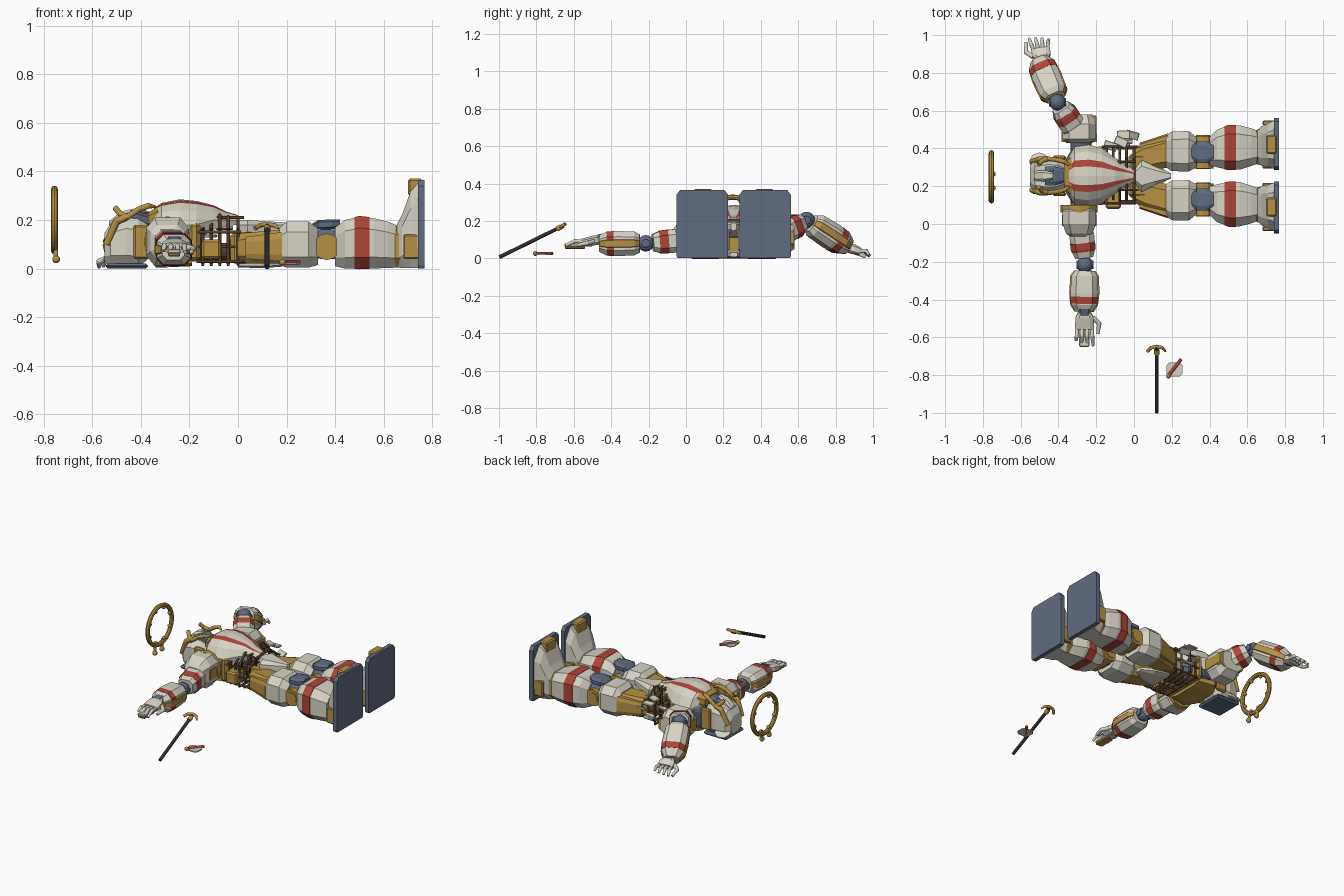
import bpy, bmesh, math, random
from mathutils import Vector as V, Matrix

if "Cube" in bpy.data.objects:
    bpy.data.objects.remove(bpy.data.objects["Cube"])

random.seed(4)
COL = {"cream": (.68, .65, .56), "gold": (.47, .28, .06), "red": (.42, .06, .04), "blue": (.12, .15, .22),
       "brown": (.09, .05, .022), "black": (.03, .027, .03), "teal": (.05, .4, .35)}
MAT = {}
for k, c in COL.items():
    MAT[k] = bpy.data.materials.new(k)
    MAT[k].diffuse_color = (*c, 1)

OCT = [(1, -.55), (1, .55), (.6, 1), (-.6, 1), (-1, .55), (-1, -.55), (-.6, -1), (.6, -1)]
CIRC = [(math.cos(i * math.pi / 6), math.sin(i * math.pi / 6)) for i in range(12)]
CY = .255  # body centre line


def frame(a, b, up=(0, 0, 1)):
    """Frame at a: local z runs to b, local y is up"""
    z = (V(b) - V(a)).normalized()
    x = V(up).cross(z).normalized()
    y = z.cross(x)
    return Matrix.Translation(a) @ Matrix((x, y, z)).transposed().to_4x4()


def finish(name, bm, mats):
    bmesh.ops.recalc_face_normals(bm, faces=bm.faces)
    me = bpy.data.meshes.new(name)
    bm.to_mesh(me)
    bm.free()
    for m in mats:
        me.materials.append(MAT[m])
    ob = bpy.data.objects.new(name, me)
    bpy.context.collection.objects.link(ob)
    return ob


def loft(name, M, secs, mat, prof=OCT, paint=()):
    """Sections are (t, half u, half v, centre u, centre v)"""
    bm = bmesh.new()
    rings = []
    for s in secs:
        t, hu, hv, cu, cv = (tuple(s) + (0, 0))[:5]
        rings.append([bm.verts.new(M @ V((cu + hu * p, cv + hv * q, t))) for p, q in prof])
    n = len(prof)
    for r0, r1 in zip(rings, rings[1:]):
        for i in range(n):
            f = bm.faces.new((r0[i], r0[(i + 1) % n], r1[(i + 1) % n], r1[i]))
            f.material_index = int(i in paint)
    bm.faces.new(rings[0])
    bm.faces.new(rings[-1])
    return finish(name, bm, (mat, "red"))


def band(secs, t0, t1, g=1.025):
    """Slightly swollen slice of a loft, for painted stripes"""
    def at(t):
        for a, b in zip(secs, secs[1:]):
            if a[0] <= t <= b[0]:
                k = (t - a[0]) / (b[0] - a[0])
                return [x + (y - x) * k for x, y in zip(a, b)]
    out = [at(t0)] + [list(s) for s in secs if t0 < s[0] < t1] + [at(t1)]
    return [[s[0], s[1] * g, s[2] * g] + s[3:] for s in out]


def rod(name, a, b, r, mat, r2=None):
    up = (1, 0, 0) if abs((V(b) - V(a)).normalized().z) > .9 else (0, 0, 1)
    r2 = r if r2 is None else r2
    return loft(name, frame(a, b, up), [(0, r, r), ((V(b) - V(a)).length, r2, r2)], mat, CIRC)


def box(name, lo, hi, mat, bev=.008, M=Matrix()):
    bm = bmesh.new()
    lo, hi = V(lo), V(hi)
    bmesh.ops.create_cube(bm, size=1, matrix=M @ Matrix.Translation((lo + hi) / 2) @ Matrix.Diagonal((*(hi - lo), 1)))
    bmesh.ops.bevel(bm, geom=bm.edges[:], offset=bev, segments=1, affect='EDGES')
    return finish(name, bm, (mat,))


def ball(name, c, r, mat):
    bm = bmesh.new()
    bmesh.ops.create_uvsphere(bm, u_segments=12, v_segments=8, radius=r, matrix=Matrix.Translation(c))
    return finish(name, bm, (mat,))


def tube(name, pts, r, mat, tip=1):
    for i, (a, b) in enumerate(zip(pts, pts[1:])):
        last = i == len(pts) - 2
        rod(name, a, b, r, mat, r * tip if last else r)
        if not last:
            ball(name + "_bend", b, r, mat)


# Legs, laid along +x
for s in (-1, 1):
    A = frame((0, CY, 0), (1, CY, 0))
    thigh = [(.17, .085, .075, s * .13, .09), (.2, .105, .095, s * .13, .099), (.29, .107, .095, s * .13, .099),
             (.33, .08, .075, s * .125, .09)]
    shin = [(.4, .075, .08, s * .13, .09), (.44, .1, .1, s * .145, .1), (.5, .117, .107, s * .15, .107),
            (.56, .117, .103, s * .15, .104), (.62, .1, .095, s * .152, .097), (.66, .085, .085, s * .152, .09)]
    loft("upper_thigh", A, [(.0, .06, .06, s * .08, .085), (.06, .075, .065, s * .1, .085), (.19, .085, .07, s * .13, .09)], "gold")
    loft("thigh_side_panel", A, [(.03, .02, .045, s * .155, .085), (.18, .025, .06, s * .2, .09)], "gold")
    loft("thigh_armour", A, thigh, "cream")
    loft("shin_armour", A, shin, "cream")
    loft("shin_red_band", A, band(shin, .48, .54), "red")
    loft("knee_joint", A, [(.3, .05, .05, s * .125, .1), (.34, .062, .06, s * .125, .1), (.4, .062, .06, s * .125, .1),
                           (.43, .05, .05, s * .13, .1)], "blue")
    loft("knee_cap", A, [(.305, .03, .015, s * .125, .17), (.33, .058, .02, s * .125, .18), (.385, .058, .02, s * .125, .182),
                         (.42, .035, .018, s * .125, .185)], "blue")
    y = CY + s * .125
    rod("knee_disc", (.365, y - .085, .09), (.365, y + .085, .09), .055, "gold")
    rod("knee_disc_cap", (.365, y - .09, .09), (.365, y + .09, .09), .037, "gold")
    loft("ankle_collar", A, [(.645, .09, .085, s * .152, .09), (.68, .1, .09, s * .155, .095)], "gold")
    loft("foot_shell", A, [(.655, .085, .09, s * .155, .095), (.675, .105, .11, s * .158, .112), (.71, .115, .158, s * .162, .16),
                           (.745, .13, .178, s * .165, .18)], "cream")
    SOLE = [(1, -.94), (1, .86), (.86, 1), (-.86, 1), (-1, .86), (-1, -.94), (-.95, -1), (.95, -1)]
    loft("sole", A, [(.74, .138, .182, s * .168, .183), (.768, .138, .182, s * .168, .183)], "blue", SOLE)
    y = CY + s * .165
    box("toe_block", (.7, y - .05, .3), (.758, y + .05, .37), "gold")
    for k in (-1, 1):
        box("foot_side_block", (.68, y + k * .115 - .012, .04), (.745, y + k * .115 + .012, .14), "gold", .005)

# Pelvis
box("hip_block", (-.03, .14, .02), (.07, .37, .15), "gold", .015)
loft("front_hip_plate", frame((0, CY, .15), (1, CY, .15)), [(.0, .03, .045, 0, .005), (.04, .085, .045, 0, .005),
     (.11, .05, .04, 0, .005), (.195, .015, .02, 0, .02)], "cream")
loft("rear_hip_plate", frame((0, CY, .02), (1, CY, .02)), [(.0, .09, .015), (.1, .07, .018), (.18, .02, .012)], "cream")

# Exposed waist frame with broken struts
for x in (-.145, -.11, -.075, -.04, 0):
    w, top = random.uniform(.13, .16), random.uniform(.2, .225)
    c = CY + random.uniform(0, .03)
    p = [(x, c - w, .02), (x, c - w, .16), (x, c - w * .6, top), (x, c + w * .6, top), (x, c + w, .16), (x, c + w, .02)]
    for a, b in zip(p, p[1:] + p[:1]):
        rod("waist_rib", a, b, .007, "brown")
    for k in (-.5, 0, .5):
        rod("waist_post", (x, c + w * k, .01), (x, c + w * k, top), .005, "brown")
for z, ys in ((.03, (.12, .2, .3, .4)), (.09, (.11, .41)), (.15, (.11, .25, .41)), (.21, (.18, .25, .33))):
    for y in ys:
        rod("waist_strut", (-.17, y, z), (.01 + random.uniform(-.03, .02), y, z), .006, "brown")
rod("spine", (-.18, CY, .07), (.02, CY, .07), .035, "brown")
box("waist_side_block", (-.15, .08, .04), (-.07, .18, .12), "gold", .01)
for i in range(6):
    p = V((random.uniform(-.13, .0), random.uniform(.41, .48), random.uniform(.04, .19)))
    R = Matrix.Rotation(random.uniform(-.7, .7), 4, 'Z') @ Matrix.Rotation(random.uniform(-.6, .6), 4, 'X')
    box("broken_plate", (-.035, -.022, -.006), (.035, .022, .006), "cream", .003, Matrix.Translation(p) @ R)

# Torso
T = frame((0, CY, 0), (1, CY, 0))
loft("torso_core", T, [(-.36, .09, .07, 0, .1), (-.33, .14, .09, 0, .11), (-.2, .14, .09, 0, .115), (-.14, .1, .07, 0, .12)], "blue")
loft("back_plate", T, [(-.34, .1, .025, 0, .03), (-.3, .15, .03, 0, .035), (-.19, .13, .025, 0, .035)], "gold")
box("torso_rear_trim", (-.205, .1, .03), (-.155, .41, .19), "gold", .015)
h = [(0, 1), (.3, .95), (.52, .84), (.78, .5), (1, -.2), (.9, -1)]
CHEST = h[::-1] + [(-p, q) for p, q in h[1:]]
loft("chest_plate", T, [(-.345, .1, .05, 0, .2), (-.315, .155, .075, 0, .195), (-.24, .165, .09, 0, .195), (-.17, .145, .08, 0, .198),
     (-.1, .095, .05, 0, .21), (-.05, .065, .03, 0, .205), (.0, .035, .02, 0, .2)], "cream", CHEST, (3, 6))
loft("chest_collar", T, [(-.37, .07, .03, 0, .2), (-.33, .1, .04, 0, .215)], "gold")
rod("neck", (-.42, CY, .1), (-.33, CY, .11), .055, "blue")

# Head, crown toward -x and face upward
loft("helmet", T, [(-.55, .055, .06, 0, .085), (-.525, .085, .085, 0, .1), (-.46, .1, .1, 0, .11), (-.41, .095, .1, 0, .105),
                   (-.37, .07, .07, 0, .11)], "cream")
loft("face_plate", T, [(-.47, .05, .02, 0, .205), (-.42, .05, .025, 0, .212), (-.36, .035, .025, 0, .195)], "blue")
loft("face_ridge", T, [(-.53, .025, .02, 0, .175), (-.48, .03, .025, 0, .21), (-.43, .018, .025, 0, .222)], "cream")
box("head_rear_plate", (-.545, .16, 0), (-.37, .35, .022), "blue", .01)
for s in (-1, 1):
    ball("eye", (-.435, CY + s * .03, .233), .009, "teal")
    tube("horn", [(-.505, CY + s * .06, .25), (-.485, CY + s * .08, .225), (-.455, CY + s * .09, .212), (-.41, CY + s * .085, .243),
                  (-.37, CY + s * .075, .258), (-.34, CY + s * .055, .255)], .012, "gold", .4)
    tube("crown_bar", [(-.54, CY + s * .075, .1), (-.5, CY + s * .088, .195), (-.46, CY + s * .09, .212)], .015, "gold")
    box("cheek_guard", (-.43, CY + s * .095 - .012, .04), (-.36, CY + s * .095 + .012, .18), "gold")
wing = frame((-.5, .32, .05), (-.52, .375, .02))
loft("helmet_flap", wing, [(0, .05, .012), (.035, .045, .01), (.06, .02, .006)], "cream")

# Freestanding halo ring
bpy.ops.mesh.primitive_torus_add(major_radius=.127, minor_radius=.014, major_segments=36, minor_segments=8,
                                 location=(-.755, .25, .2), rotation=(0, math.pi / 2, 0))
halo = bpy.context.object
halo.name = "halo_ring"
halo.data.materials.append(MAT["gold"])
for i in range(8):
    a = i * math.pi / 4 + .39
    ball("halo_stud", (-.755, .25 + .112 * math.cos(a), .2 + .112 * math.sin(a)), .012, "gold")
for y in (.2, .275):
    rod("halo_stem", (-.75, y, .1), (-.75, y - .01, .04), .009, "gold")
    ball("halo_knob", (-.748, y - .01, .038), .016, "gold")


# Arms
def arm(sh, el, wr):
    sh, el, wr = V(sh), V(el), V(wr)
    L = (el - sh).length
    up = [(L * .1, .05, .05), (L * .35, .066, .063), (L * .65, .064, .06), (L * .84, .048, .046)]
    U = frame(sh, el)
    loft("upper_arm", U, up, "cream")
    loft("upper_arm_red_band", U, band(up, L * .5, L * .7), "red")
    ball("elbow", el, .044, "blue")
    rod("elbow_pin", el - V((.045, 0, .0)), el + V((.045, 0, 0)), .022, "blue")
    F, L = frame(el, wr), (wr - el).length
    fa = [(.032, .05, .048), (.06, .07, .063), (L * .6, .074, .067), (L * .85, .068, .062), (L, .045, .042)]
    loft("forearm", F, fa, "cream")
    loft("forearm_red_band", F, band(fa, L * .68, L * .83), "red")
    loft("forearm_gold_side", F, [(t, u + .006, v * .5) for t, u, v in fa], "gold")


def hand(wr, tip, thumb, spread):
    H, L = frame(wr, tip), (V(tip) - V(wr)).length
    loft("wrist", H, [(-.02, .035, .03), (.02, .03, .025)], "blue")
    loft("palm", H, [(.005, .035, .024), (.03, .048, .026), (L * .5, .05, .02)], "cream")
    for i in range(4):
        u = (i - 1.5) * .025
        reach = L * (1, .97, .93, .84)[i if thumb < 0 else 3 - i]
        p = [H @ V((u, 0, L * .45)), H @ V((u * (1 + spread * .5), .014, L * .7)), H @ V((u * (1 + spread), -.002, reach))]
        tube("finger", p, .0105, "cream", .7)
        ball("knuckle", p[0], .013, "blue")
    tube("thumb", [H @ V((thumb * .045, -.005, .03)), H @ V((thumb * .078, -.008, .065)), H @ V((thumb * .07, -.01, .12))], .012, "cream", .7)


S = frame((-.29, .1, .11), (-.29, -1, .11))
loft("right_shoulder", S, [(.01, .075, .08), (.03, .088, .1), (.1, .088, .1), (.15, .07, .07), (.165, .05, .05)], "cream")
loft("right_shoulder_rim", S, [(.0, .098, .105), (.04, .098, .105)], "gold", CIRC)
loft("right_shoulder_trim", S, [(.05, .092, .06), (.11, .092, .06)], "gold")
rod("shoulder_axle", (-.28, .05, .11), (-.28, .48, .11), .055, "blue")
arm((-.285, .02, .1), (-.26, -.215, .08), (-.265, -.465, .078))
hand((-.262, -.465, .1), (-.262, -.645, .07), 1, .2)
box("right_hand_plate", (-.29, -.65, .062), (-.236, -.5, .08), "cream", .004)
box("right_hand_block", (-.288, -.648, .05), (-.238, -.54, .065), "gold", .004)

S = frame((-.29, .42, .11), (-.29, 1, .11))
loft("left_shoulder", S, [(.01, .07, .07), (.03, .088, .095), (.11, .088, .095), (.16, .07, .06)], "cream")
loft("left_shoulder_trim", S, [(.015, .094, .065), (.155, .09, .055)], "gold")
arm((-.29, .47, .12), (-.405, .645, .205), (-.5, .865, .06))
hand((-.485, .865, .06), (-.505, .99, .012), 1, .35)

# Cane leaning off the ground
rod("cane_shaft", (.12, -.998, .006), (.12, -.655, .175), .01, "black")
tube("cane_handle", [(.07, -.675, .165), (.09, -.655, .178), (.12, -.648, .182), (.15, -.655, .178), (.168, -.675, .165)], .009, "gold", .5)
rod("cane_collar", (.12, -.69, .157), (.12, -.665, .17), .014, "gold")

# Small hand fan
loft("fan_leaf", frame((.215, -.77, .018), (.215, -.77, 1), (0, 1, 0)), [(0, .043, .038), (.008, .043, .038)], "cream")
rod("fan_handle", (.18, -.805, .026), (.25, -.715, .026), .009, "red")
ball("fan_pommel", (.183, -.805, .026), .013, "gold")

for m in bpy.data.materials:
    if m.users and not m.is_grease_pencil:
        m.use_nodes = True
        m.node_tree.nodes["Principled BSDF"].inputs["Base Color"].default_value = m.diffuse_color
